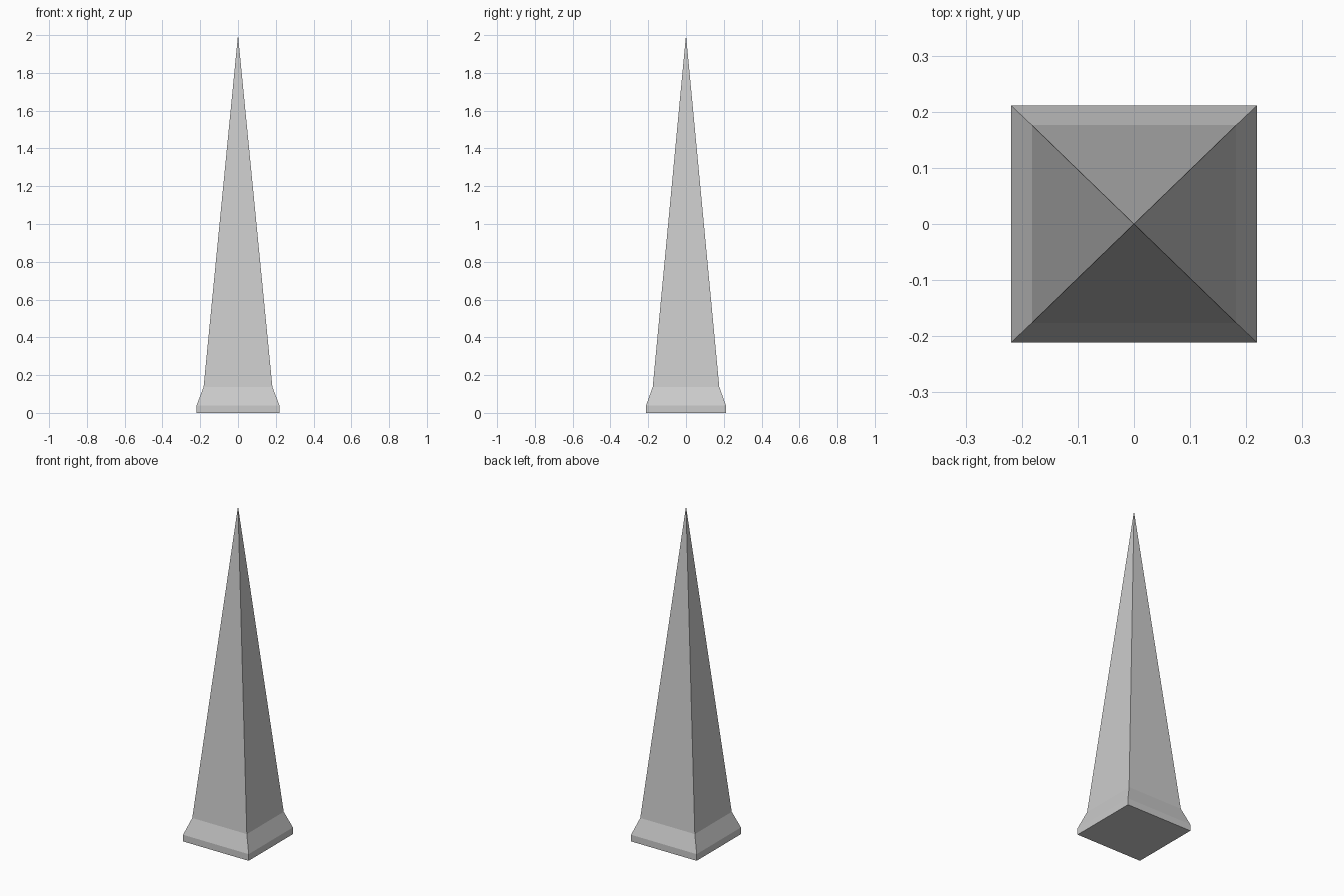
import bpy
import bmesh

if "Cube" in bpy.data.objects:
    bpy.data.objects.remove(bpy.data.objects["Cube"])

# Profile of the spike: (half width x, half depth y, height)
PROFILE = [
    (0.219, 0.211, 0.0),
    (0.219, 0.211, 0.04),
    (0.182, 0.176, 0.138),
]
APEX_HEIGHT = 2.0


def ring(bm, hx, hy, z):
    return [bm.verts.new((sx * hx, sy * hy, z))
            for sx, sy in ((-1, -1), (1, -1), (1, 1), (-1, 1))]


bm = bmesh.new()
rings = [ring(bm, *row) for row in PROFILE]

# Closed underside
bm.faces.new(rings[0][::-1])

# Plinth and flared foot
for low, high in zip(rings, rings[1:]):
    for i in range(4):
        j = (i + 1) % 4
        bm.faces.new((low[i], low[j], high[j], high[i]))

# Tapering shaft to a point
apex = bm.verts.new((0, 0, APEX_HEIGHT))
for i in range(4):
    bm.faces.new((rings[-1][i], rings[-1][(i + 1) % 4], apex))

mesh = bpy.data.meshes.new("spire")
bm.to_mesh(mesh)
bm.free()
bpy.context.collection.objects.link(bpy.data.objects.new("spire", mesh))
